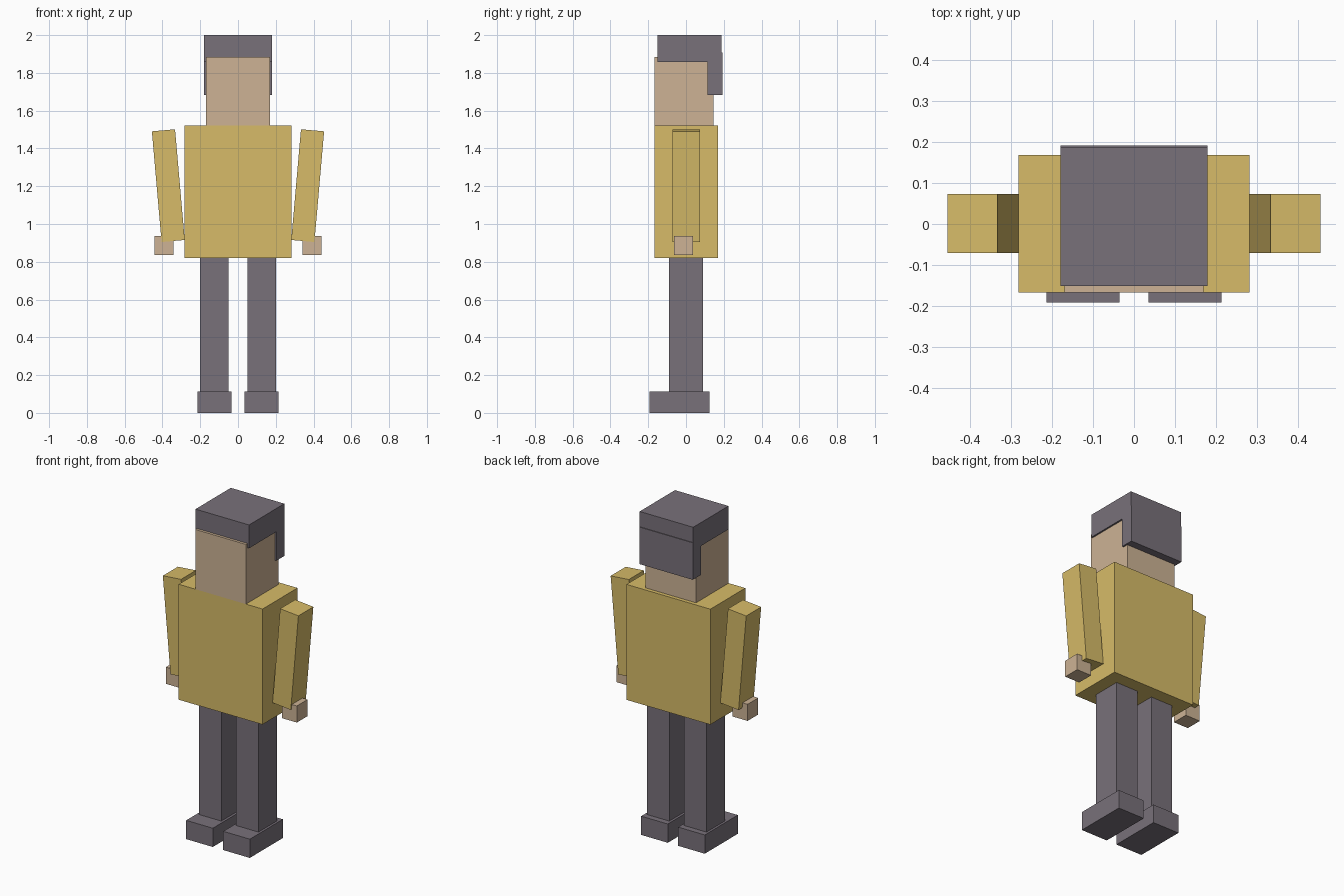
import bpy
import math

if "Cube" in bpy.data.objects:
    bpy.data.objects.remove(bpy.data.objects["Cube"])


def material(name, color):
    m = bpy.data.materials.new(name)
    m.diffuse_color = (*color, 1)
    m.use_nodes = True
    m.node_tree.nodes["Principled BSDF"].inputs["Base Color"].default_value = m.diffuse_color
    return m


yellow = material("yellow_cloth", (0.68, 0.50, 0.14))
skin = material("skin", (0.61, 0.45, 0.30))
dark = material("dark_grey", (0.19, 0.165, 0.195))


def box(name, x, y, z, mat, tilt=0.0):
    """Box spanning the given (min, max) ranges, tilted about y by its centre."""
    spans = (x, y, z)
    bpy.ops.mesh.primitive_cube_add(size=1, location=[(a + b) / 2 for a, b in spans])
    ob = bpy.context.object
    ob.name = name
    ob.scale = [b - a for a, b in spans]
    bpy.ops.object.transform_apply(location=False, rotation=False, scale=True)
    ob.rotation_euler.y = tilt
    ob.data.materials.append(mat)
    return ob


def pair(name, x, y, z, mat, tilt=0.0):
    """The same box on both sides of the body."""
    box("right_" + name, x, y, z, mat, tilt)
    box("left_" + name, (-x[1], -x[0]), y, z, mat, -tilt)


# Torso and head
box("torso", (-0.282, 0.282), (-0.167, 0.169), (0.82, 1.522), yellow)
box("head", (-0.17, 0.17), (-0.167, 0.146), (1.522, 1.885), skin)

# Hair: cap and the lower back piece
box("hair_cap", (-0.18, 0.18), (-0.151, 0.188), (1.858, 2.0), dark)
box("hair_back", (-0.18, 0.18), (0.113, 0.192), (1.682, 1.907), dark)

# Arms lean outwards at the shoulder, hands stay upright
pair("arm", (0.3075, 0.4305), (-0.071, 0.073), (0.909, 1.497), yellow, math.radians(5))
pair("hand", (0.341, 0.441), (-0.064, 0.038), (0.835, 0.936), skin)

# Legs and shoes
pair("leg", (0.05, 0.20), (-0.089, 0.089), (0.114, 0.82), dark)
pair("shoe", (0.035, 0.214), (-0.192, 0.125), (0.0, 0.114), dark)
